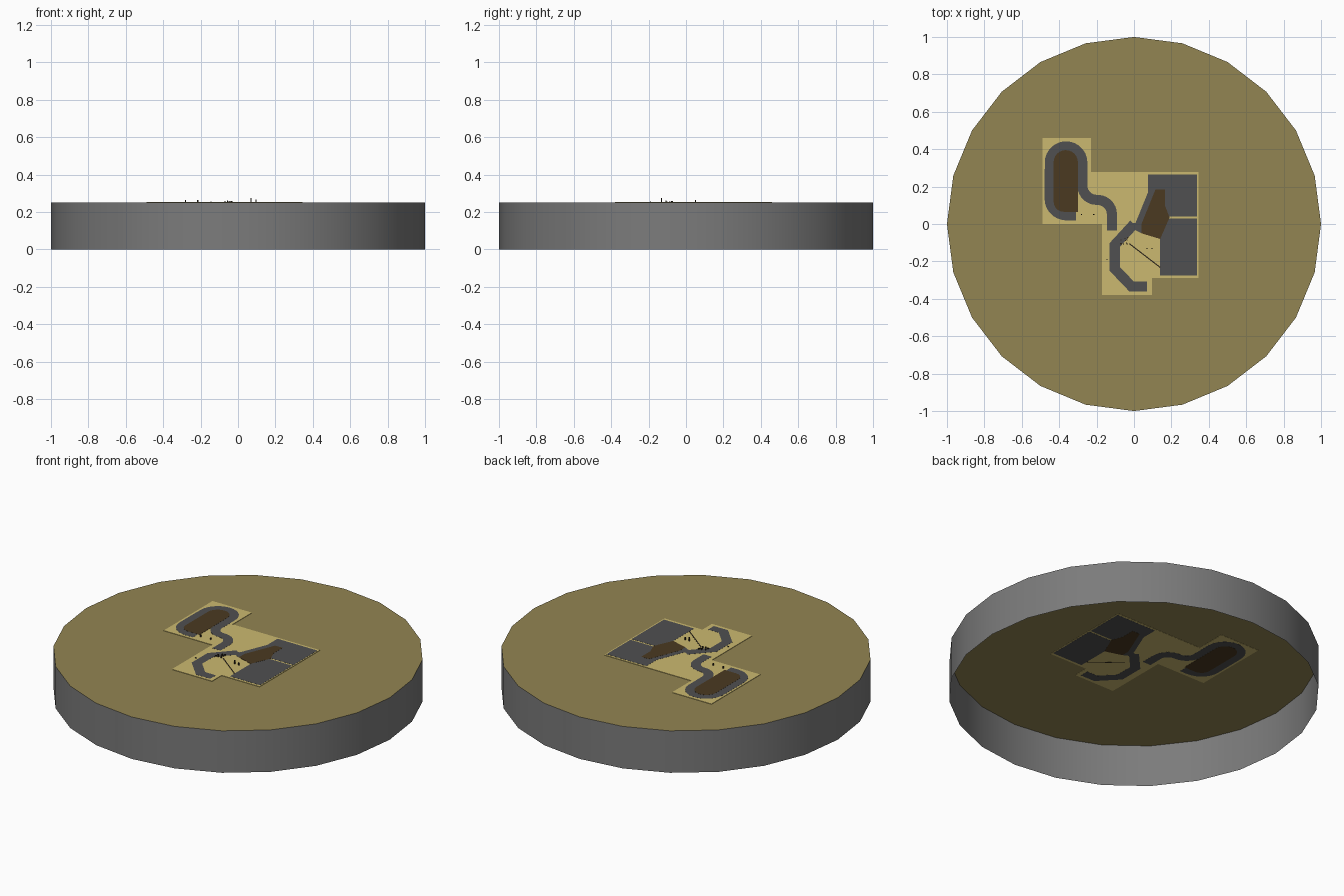
import bpy, bmesh, math, random
from mathutils import Vector

if "Cube" in bpy.data.objects:
    bpy.data.objects.remove(bpy.data.objects["Cube"])

random.seed(4)
TOP = 0.25


def material(name, rgb):
    m = bpy.data.materials.new(name)
    m.diffuse_color = (*rgb, 1)
    m.use_nodes = True
    m.node_tree.nodes["Principled BSDF"].inputs["Base Color"].default_value = m.diffuse_color
    return m


GREY = material("wall grey", (0.2, 0.2, 0.2))
OLIVE = material("dry grass", (0.29, 0.235, 0.084))
SAND = material("sand", (0.60, 0.485, 0.16))
ASPHALT = material("asphalt", (0.08, 0.08, 0.082))
BROWN = material("brown earth", (0.07, 0.041, 0.015))
DARK = material("dark timber", (0.03, 0.022, 0.012))


def finish(name, bm, mat):
    me = bpy.data.meshes.new(name)
    bm.to_mesh(me)
    bm.free()
    ob = bpy.data.objects.new(name, me)
    bpy.context.collection.objects.link(ob)
    me.materials.append(mat)
    return ob


def plate(name, pts, z0, z1, mat):
    """Flat prism from a 2D outline."""
    bm = bmesh.new()
    face = bm.faces.new([bm.verts.new((x, y, z0)) for x, y in pts])
    ext = bmesh.ops.extrude_face_region(bm, geom=[face], use_keep_orig=True)
    for v in ext["geom"]:
        if isinstance(v, bmesh.types.BMVert):
            v.co.z = z1
    bmesh.ops.recalc_face_normals(bm, faces=bm.faces)
    bmesh.ops.triangulate(bm, faces=[f for f in bm.faces if len(f.verts) > 4])
    return finish(name, bm, mat)


def arc(cx, cy, r, a0, a1, n=8):
    return [(cx + r * math.cos(math.radians(a0 + (a1 - a0) * i / n)),
             cy + r * math.sin(math.radians(a0 + (a1 - a0) * i / n))) for i in range(n + 1)]


def ribbon(path, w):
    """Outline of a strip of width w along a centre line, with mitred corners."""
    P = [Vector(p) for p in path]
    left, right = [], []
    for i, p in enumerate(P):
        d0 = (p - P[i - 1]).normalized() if i else (P[1] - p).normalized()
        d1 = (P[i + 1] - p).normalized() if i < len(P) - 1 else d0
        t = (d0 + d1).normalized()
        n = Vector((-t.y, t.x)) * (w / 2 / max(t.dot(d0), 0.5))
        left.append(tuple(p + n))
        right.append(tuple(p - n))
    return left + right[::-1]


ground = [(-.49, 0), (-.17, 0), (-.17, -.38), (.095, -.38), (.095, -.29), (.345, -.29),
          (.345, .278), (-.23, .278), (-.23, .46), (-.49, .46)]
rim = arc(0, 0, 1, 0, 345, 23)

# Outer wall, open underneath
bm = bmesh.new()
lo = [bm.verts.new((x, y, 0)) for x, y in rim]
hi = [bm.verts.new((x, y, TOP)) for x, y in rim]
for i in range(24):
    j = (i + 1) % 24
    bm.faces.new((lo[i], lo[j], hi[j], hi[i])).smooth = True
finish("outer_wall", bm, GREY)

# Top disc with an opening for the map area
bm = bmesh.new()
edges = []
for loop in (rim, ground):
    vs = [bm.verts.new((x, y, TOP)) for x, y in loop]
    edges += [bm.edges.new((vs[i - 1], vs[i])) for i in range(len(vs))]
bmesh.ops.triangle_fill(bm, edges=edges, use_beauty=True, normal=(0, 0, 1))
for f in bm.faces:
    f.normal_update()
    if f.normal.z < 0:
        f.normal_flip()
finish("top_disc", bm, OLIVE)

# Sandy ground of the map area
plate("sand_ground", ground, 0.2490, 0.2525, SAND)

# Looping road around the first field, ending in an S bend
loop_path = ([(-.31, .045), (-.355, .045)] + arc(-.363, .135, .088, 260, 180, 6)
             + arc(-.363, .328, .087, 180, 0, 14)
             + arc(-.200, .205, .076, 180, 270, 7)
             + arc(-.195, .052, .077, 85, 0, 7) + [(-.118, -.035)])
plate("loop_road", ribbon(loop_path, .054), 0.2485, 0.2530, ASPHALT)

# Angular road at the front
bend_path = [(.07, -.335), (-.012, -.335), (-.103, -.24), (-.103, -.112), (0, 0)]
plate("bend_road", ribbon(bend_path, .054), 0.2485, 0.2530, ASPHALT)

# Paved yards, split by a sandy strip
plate("back_yard", [(.075, .265), (.075, .17), (.008, .005), (-.03, .005), (-.02, -.02), (.04, -.05),
                    (.04, 0), (.115, .04), (.338, .04), (.338, .265)], 0.2486, 0.2531, ASPHALT)
plate("front_yard", [(.14, -.275), (.338, -.275), (.338, .029), (.185, .029), (.14, -.08)],
      0.2486, 0.2531, ASPHALT)

# Brown fields
plate("oval_field", [(-.30, .065)] + arc(-.365, .33, .065, 0, 180, 12) + arc(-.375, .12, .055, 180, 270, 5),
      0.2480, 0.2536, BROWN)
plate("angular_field", [(.115, .185), (.165, .185), (.165, .10), (.19, .035), (.14, -.08),
                        (.04, -.05), (.04, 0)], 0.2480, 0.2536, BROWN)

# Thin fence line
plate("fence_line", ribbon([(-.025, -.105), (.14, -.232)], .006), 0.2485, 0.2535, DARK)


def post(name, x, y, h, s=.005):
    plate(name, [(x - s, y - s), (x + s, y - s), (x + s, y + s), (x - s, y + s)], 0.2525, h, DARK)


# Tiny posts and scattered debris
for i, (x, y, h) in enumerate([(-.28, .05, .265), (-.215, .05, .264), (.07, -.13, .274), (.097, -.13, .268),
                               (-.145, -.19, .256)]):
    post("post_%d" % i, x, y, h, .003)
for i in range(12):
    post("debris_%d" % i, random.uniform(-.08, -.03), random.uniform(-.11, -.065),
         random.uniform(.255, .261), .003)
